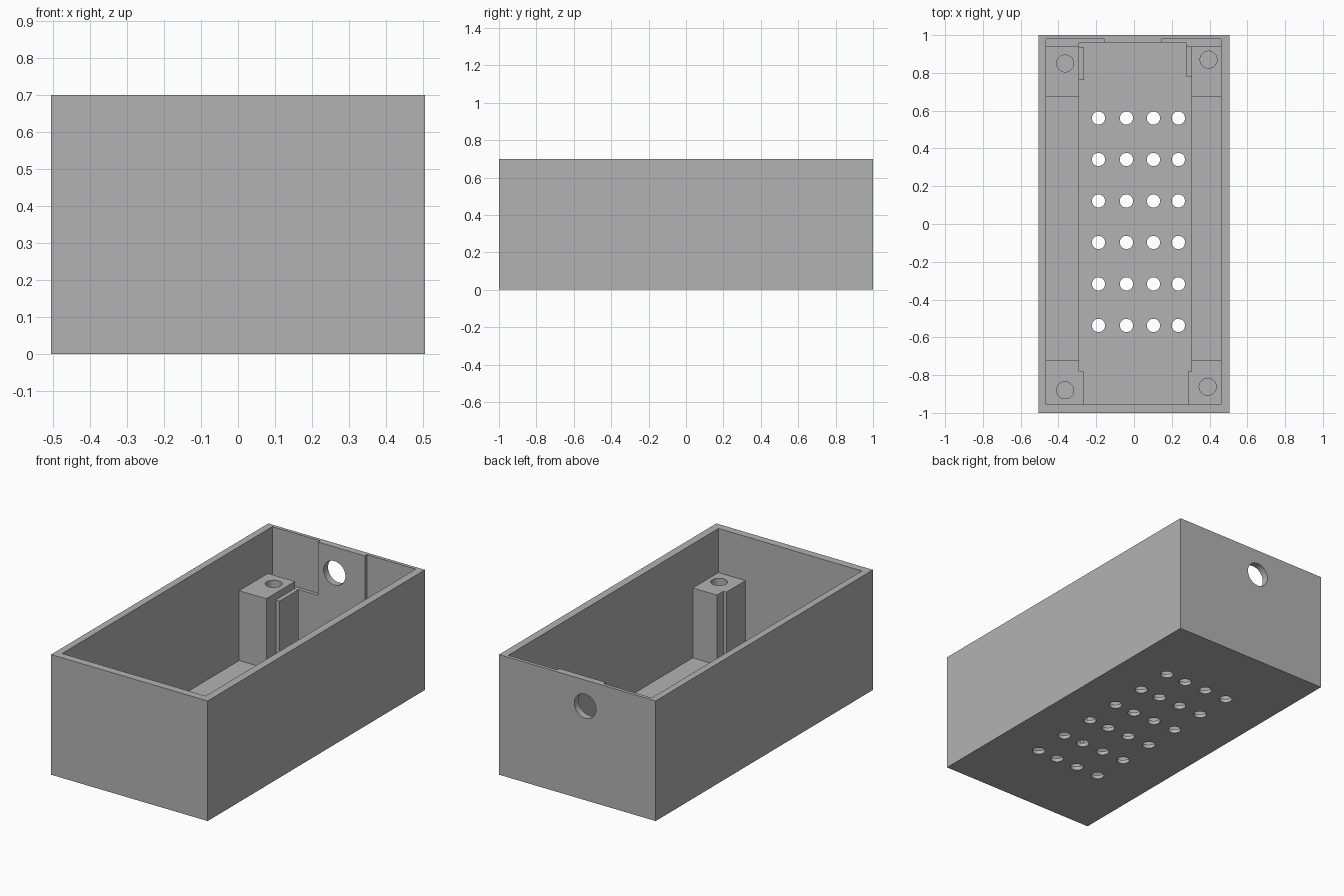
import bpy, bmesh
from mathutils import Matrix

if "Cube" in bpy.data.objects:
    bpy.data.objects.remove(bpy.data.objects["Cube"], do_unlink=True)

grey = bpy.data.materials.new("plain grey")
grey.use_nodes = True
tone = (0.45, 0.45, 0.45, 1)
grey.diffuse_color = tone
grey.node_tree.nodes["Principled BSDF"].inputs["Base Color"].default_value = tone


def finish(name, bm):
    mesh = bpy.data.meshes.new(name)
    bm.to_mesh(mesh)
    bm.free()
    mesh.materials.append(grey)
    obj = bpy.data.objects.new(name, mesh)
    bpy.context.collection.objects.link(obj)
    return obj


def block(name, xs, ys, zs):
    """Box given by its low and high limits on each axis."""
    bm = bmesh.new()
    bmesh.ops.create_cube(bm, size=1)
    for v in bm.verts:
        v.co = [lim[0] if c < 0 else lim[1] for c, lim in zip(v.co, (xs, ys, zs))]
    return finish(name, bm)


def rod(name, centre, radius, depth, along_y=False):
    bm = bmesh.new()
    turn = Matrix.Rotation(1.5707963, 4, "X") if along_y else Matrix()
    bmesh.ops.create_cone(bm, cap_ends=True, segments=40, radius1=radius, radius2=radius,
                          depth=depth, matrix=Matrix.Translation(centre) @ turn)
    return finish(name, bm)


def combine(obj, others, operation="DIFFERENCE"):
    """Apply booleans in order and discard the helpers."""
    for other in others:
        other.hide_render = True
        mod = obj.modifiers.new("boolean", "BOOLEAN")
        mod.operation, mod.solver, mod.object = operation, "EXACT", other
    graph = bpy.context.evaluated_depsgraph_get()
    mesh = bpy.data.meshes.new_from_object(obj.evaluated_get(graph))
    obj.modifiers.clear()
    obj.data = mesh
    for other in others:
        bpy.data.objects.remove(other, do_unlink=True)


# Open box with side ledges, sunken floor channel and back wall pockets
case = block("case", (-0.505, 0.505), (-1, 1), (0, 0.7))
inner_x, inner_y = (-0.465, 0.46), (-0.955, 0.96)
channel_x = (-0.29, 0.305)
pocket_z = 0.39
cuts = [
    block("cavity", inner_x, inner_y, (0.036, 0.8)),
    block("channel", channel_x, inner_y, (0.022, 0.5)),
    block("left_pocket", (0.145, 0.46), (0.9, 0.98), (pocket_z, 0.8)),
    block("right_pocket", (-0.465, -0.155), (0.9, 0.98), (pocket_z, 0.8)),
    rod("cable_hole", (-0.05, 0.98, 0.548), 0.07, 0.2, along_y=True),
]
# Ventilation grid through the floor
for x in (-0.188, -0.04, 0.103, 0.235):
    for row in range(6):
        cuts.append(rod("vent", (x, -0.537 + row * 0.2196, 0), 0.035, 0.2))
combine(case, cuts)
parts = [case]

# Corner screw posts, each with a thin tab facing the middle
POST_TOP, FLOOR = 0.443, 0.012
posts = [
    ("front_right_post", (-0.475, -0.29), (-0.965, -0.72),
     (-0.3, -0.268), (-0.965, -0.78), POST_TOP, (-0.365, -0.88)),
    ("front_left_post", (0.305, 0.47), (-0.965, -0.72),
     (0.285, 0.315), (-0.965, -0.78), POST_TOP, (0.39, -0.862)),
    ("back_right_post", (-0.475, -0.29), (0.675, 0.97),
     (-0.3, -0.265), (0.762, 0.937), 0.403, (-0.365, 0.85)),
    ("back_left_post", (0.305, 0.47), (0.675, 0.97),
     (0.275, 0.315), (0.78, 0.965), 0.403, (0.395, 0.87)),
]
for name, px, py, tx, ty, tab_top, hole in posts:
    post = block(name, px, py, (FLOOR, POST_TOP))
    combine(post, [block("tab", tx, ty, (FLOOR, tab_top))], "UNION")
    tools = [rod("screw_hole", (*hole, POST_TOP), 0.045, 0.5)]
    if py[1] > 0:
        # Clearance behind the top of the back posts
        tools.append(block("clearance", (px[0] - 0.1, px[1]), (0.939, 1.1), (pocket_z, 0.8)))
    combine(post, tools)
    parts.append(post)

# Smooth round holes, crisp edges everywhere else
bpy.ops.object.select_all(action="DESELECT")
for obj in parts:
    obj.select_set(True)
bpy.context.view_layer.objects.active = case
bpy.ops.object.shade_smooth_by_angle(angle=0.5)
